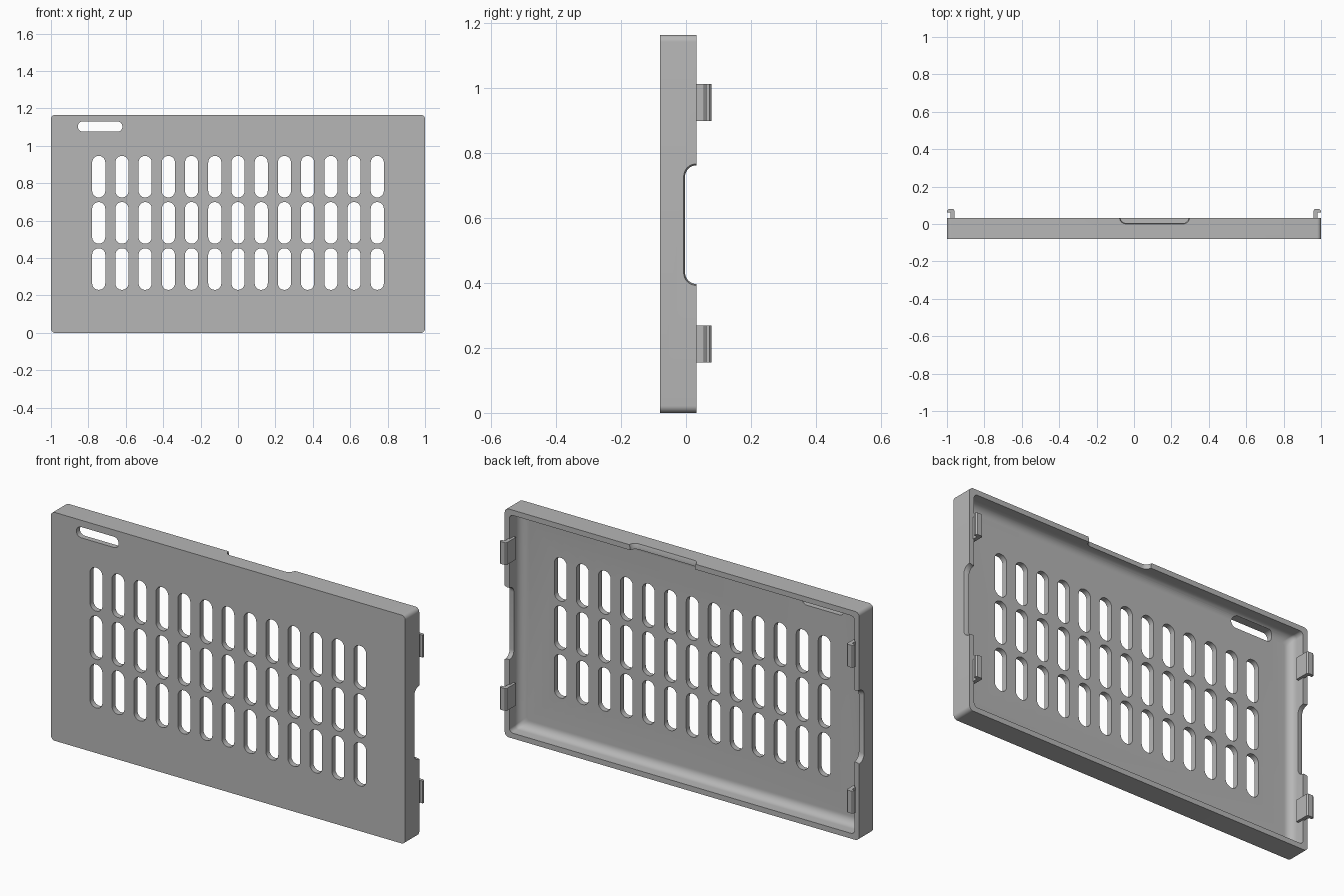
import bpy, bmesh, math

cube = bpy.data.objects.get("Cube")
if cube:
    bpy.data.objects.remove(cube, do_unlink=True)

HEIGHT, FRONT, BACK = 1.165, -0.08, 0.033
WALL, FLOOR, FILLET = 0.027, 0.028, 0.04
MID = HEIGHT / 2

grey = bpy.data.materials.new("matte grey plastic")
grey.use_nodes = True
grey.diffuse_color = (0.47, 0.47, 0.47, 1)
grey.node_tree.nodes["Principled BSDF"].inputs["Base Color"].default_value = grey.diffuse_color


def rounded(cu, cv, w, h, r, seg=8):
    """Outline of a rounded rectangle in a plane."""
    pts = []
    for k, (su, sv) in enumerate([(1, 1), (-1, 1), (-1, -1), (1, -1)]):
        for i in range(seg + 1):
            a = math.pi / 2 * (k + i / seg)
            pts.append((cu + su * (w / 2 - r) + r * math.cos(a),
                        cv + sv * (h / 2 - r) + r * math.sin(a)))
    return pts


def place(axis, u, v, t):
    return {"x": (t, u, v), "y": (u, t, v), "z": (u, v, t)}[axis]


def loft(bm, axis, rings):
    """Closed solid through (position, outline) rings along an axis."""
    loops = [[bm.verts.new(place(axis, u, v, t)) for u, v in pts] for t, pts in rings]
    for a, b in zip(loops, loops[1:]):
        for i in range(len(a)):
            j = (i + 1) % len(a)
            bm.faces.new((a[i], a[j], b[j], b[i]))
    bm.faces.new(loops[0])
    bm.faces.new(loops[-1][::-1])


def finish(name, bm):
    bmesh.ops.recalc_face_normals(bm, faces=bm.faces)
    mesh = bpy.data.meshes.new(name)
    bm.to_mesh(mesh)
    bm.free()
    mesh.materials.append(grey)
    ob = bpy.data.objects.new(name, mesh)
    bpy.context.collection.objects.link(ob)
    return ob


def activate(ob):
    bpy.ops.object.select_all(action="DESELECT")
    ob.select_set(True)
    bpy.context.view_layer.objects.active = ob


def smooth(ob):
    activate(ob)
    bpy.ops.object.shade_smooth_by_angle(angle=math.radians(32))


def cut(ob, bm):
    cutter = finish("cutter", bm)
    cutter.hide_render = True
    mod = ob.modifiers.new("cut", "BOOLEAN")
    mod.operation, mod.solver, mod.object = "DIFFERENCE", "EXACT", cutter
    activate(ob)
    bpy.ops.object.modifier_apply(modifier=mod.name)
    bpy.data.objects.remove(cutter, do_unlink=True)


# Outer block of the cover
bm = bmesh.new()
block = rounded(0, MID, 2, HEIGHT, 0.022)
loft(bm, "y", [(FRONT, block), (BACK, block)])
cover = finish("vented_cover", bm)

# Hollow back with a filleted floor
bm = bmesh.new()
rings = []
for i in range(9):
    a = math.pi / 2 * i / 8
    inset = WALL + FILLET * (1 - math.sin(a))
    rings.append((FRONT + FLOOR + FILLET * (1 - math.cos(a)),
                  rounded(0, MID, 2 - 2 * inset, HEIGHT - 2 * inset, 0.02)))
rings.append((BACK + 0.1, rings[-1][1]))
loft(bm, "y", rings)
cut(cover, bm)

# Three rows of vent slots and the long corner slot
bm = bmesh.new()
slots = [(0.1241 * c, z, 0.07, 0.222) for c in range(-6, 7) for z in (0.341, 0.588, 0.835)]
slots.append((-0.737, 1.103, 0.238, 0.055))
for x, z, w, h in slots:
    outline = rounded(x, z, w, h, min(w, h) / 2 - 0.0005)
    loft(bm, "y", [(FRONT - 0.05, outline), (0, outline)])
cut(cover, bm)

# Finger notches through both side walls, flared outwards
bm = bmesh.new()
wide = rounded(0.09, 0.58, 0.2, 0.38, 0.04)
narrow = rounded(0.097, 0.58, 0.2, 0.366, 0.036)
loft(bm, "x", [(-1.01, wide), (-0.985, narrow), (0.985, narrow), (1.01, wide)])
cut(cover, bm)

# Notch in the top wall
bm = bmesh.new()
wide = rounded(0.11, 0.098, 0.38, 0.2, 0.035)
narrow = rounded(0.11, 0.105, 0.366, 0.2, 0.031)
loft(bm, "z", [(HEIGHT - 0.2, narrow), (HEIGHT - 0.015, narrow), (HEIGHT + 0.01, wide)])
cut(cover, bm)
smooth(cover)

# Snap clips: a thin stem with an outward hook
hook = [(0.96, 0.0), (0.96, 0.072), (0.966, 0.079), (0.992, 0.079), (0.999, 0.073),
        (0.999, 0.062), (0.985, 0.062), (0.98, 0.056), (0.98, 0.0)]
for side, s in (("left", 1), ("right", -1)):
    for level, z in (("lower", 0.212), ("upper", 0.956)):
        bm = bmesh.new()
        profile = [(s * x, y) for x, y in hook]
        loft(bm, "z", [(z - 0.057, profile), (z + 0.057, profile)])
        smooth(finish(f"{side}_{level}_clip", bm))
